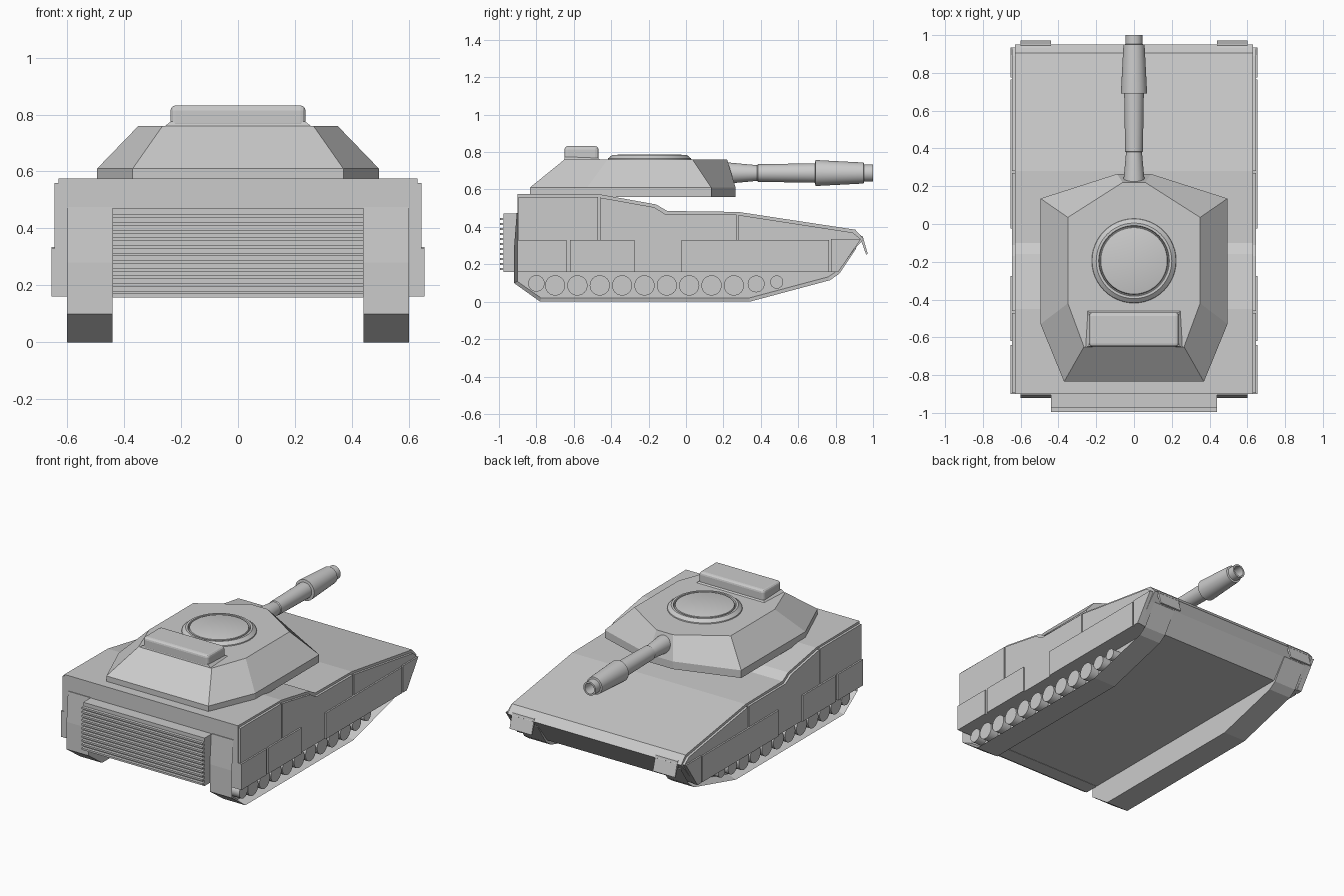
import bpy, bmesh, math
from mathutils import Matrix

cube = bpy.data.objects.get("Cube")
if cube:
    bpy.data.objects.remove(cube, do_unlink=True)

grey = bpy.data.materials.new("armour_grey")
grey.use_nodes = True
COLOUR = (0.6, 0.6, 0.6, 1)
grey.diffuse_color = COLOUR
grey.node_tree.nodes["Principled BSDF"].inputs["Base Color"].default_value = COLOUR


def finish(name, bm, smooth=False):
    bmesh.ops.recalc_face_normals(bm, faces=bm.faces)
    mesh = bpy.data.meshes.new(name)
    bm.to_mesh(mesh)
    bm.free()
    mesh.materials.append(grey)
    obj = bpy.data.objects.new(name, mesh)
    bpy.context.collection.objects.link(obj)
    if smooth:
        bpy.ops.object.select_all(action='DESELECT')
        obj.select_set(True)
        bpy.context.view_layer.objects.active = obj
        bpy.ops.object.shade_smooth_by_angle(angle=math.radians(35))
    return obj


def loft(name, rings, caps=True, smooth=False):
    """Bridge matching rings of points, closing both ends."""
    bm = bmesh.new()
    loops = [[bm.verts.new(p) for p in ring] for ring in rings]
    n = len(rings[0])
    for a, b in zip(loops, loops[1:]):
        for i in range(n):
            bm.faces.new((a[i], a[(i + 1) % n], b[(i + 1) % n], b[i]))
    if caps:
        bm.faces.new(loops[0])
        bm.faces.new(loops[-1])
    return finish(name, bm, smooth)


def side_prism(name, profile, x0, x1):
    """Extrude a (y, z) profile across x."""
    return loft(name, [[(x, y, z) for y, z in profile] for x in (x0, x1)])


def box(name, x0, x1, y0, y1, z0, z1):
    return side_prism(name, [(y0, z0), (y1, z0), (y1, z1), (y0, z1)], x0, x1)


def lathe(name, profile, to_world, steps=32, smooth=True):
    """Spin (radius, height) pairs; to_world places each local point."""
    rings = []
    for r, h in profile:
        angles = [math.tau * i / steps for i in range(steps)]
        rings.append([to_world(r * math.cos(a), r * math.sin(a), h) for a in angles])
    return loft(name, rings, smooth=smooth)


# Hull
side_prism("hull", [(-0.9, 0.16), (0.81, 0.16), (0.905, 0.285), (0.95, 0.335),
                    (0.905, 0.385), (0.28, 0.48), (-0.1, 0.485), (-0.16, 0.52),
                    (-0.45, 0.572), (-0.9, 0.575)], -0.63, 0.63)

# Rear grille
box("grille_housing", -0.44, 0.44, -0.975, -0.88, 0.158, 0.472)
for i in range(11):
    z = 0.175 + i * 0.0267
    box(f"grille_slat_{i + 1}", -0.44, 0.44, -0.995, -0.97, z - 0.006, z + 0.006)

# Running gear and side armour, both sides
track_profile = [(-0.905, 0.475), (-0.92, 0.28), (-0.92, 0.1), (-0.78, 0), (0.34, 0),
                 (0.77, 0.115), (0.82, 0.15), (0.91, 0.285), (0.86, 0.36), (0.28, 0.45)]
upper_skirts = [
    [(-0.895, 0.16), (-0.47, 0.16), (-0.47, 0.56), (-0.895, 0.56)],
    [(-0.46, 0.16), (0.27, 0.16), (0.27, 0.466), (-0.11, 0.468), (-0.17, 0.505), (-0.46, 0.557)],
    [(0.28, 0.16), (0.81, 0.16), (0.935, 0.335), (0.89, 0.37), (0.28, 0.464)]]
lower_skirts = [
    [(-0.9, 0.16), (-0.64, 0.16), (-0.64, 0.33), (-0.9, 0.33)],
    [(-0.62, 0.16), (-0.275, 0.16), (-0.275, 0.33), (-0.62, 0.33)],
    [(-0.025, 0.16), (0.765, 0.16), (0.765, 0.33), (-0.025, 0.33)],
    [(0.775, 0.16), (0.815, 0.16), (0.935, 0.335), (0.775, 0.335)]]
# Wheels as (y, z, radius)
wheels = [(-0.8, 0.098, 0.044), (0.375, 0.095, 0.045), (0.485, 0.105, 0.035)]
wheels += [(-0.7 + i * 0.1195, 0.087, 0.054) for i in range(9)]

for side, s in (("left", 1), ("right", -1)):
    track = side_prism(f"{side}_track", track_profile, s * 0.44, s * 0.6)
    # Recess the outer face behind the track rim
    bm = bmesh.new()
    bm.from_mesh(track.data)
    outer = [f for f in bm.faces if f.normal.x * s > 0.9]
    bmesh.ops.inset_region(bm, faces=outer, thickness=0.02)
    bmesh.ops.translate(bm, verts=list({v for f in outer for v in f.verts}),
                        vec=(-s * 0.06, 0, 0))
    bm.to_mesh(track.data)
    bm.free()

    for i, (y, z, r) in enumerate(wheels):
        lathe(f"{side}_wheel_{i + 1}", [(r, 0.53), (r, 0.6)],
              lambda a, b, h: (s * h, y + a, z + b), steps=24)
    for i, p in enumerate(upper_skirts):
        side_prism(f"{side}_upper_skirt_{i + 1}", p, s * 0.62, s * 0.645)
    for i, p in enumerate(lower_skirts):
        side_prism(f"{side}_lower_skirt_{i + 1}", p, s * 0.62, s * 0.655)
    # Front mud flap
    side_prism(f"{side}_mud_flap", [(0.93, 0.355), (0.945, 0.35), (0.972, 0.255), (0.963, 0.252),
                                    (0.935, 0.33)], s * 0.44, s * 0.6)


# Turret, mirrored half outlines running from rear to front
def mirrored(half, heights):
    right = [(x, y, z) for (x, y), z in zip(half, heights)]
    return right + [(-x, y, z) for x, y, z in reversed(right)]


base = [(0.37, -0.835), (0.495, -0.53), (0.495, 0.135), (0.09, 0.265)]
roof = [(0.265, -0.65), (0.35, -0.42), (0.35, 0.035), (0.06, 0.22)]
loft("turret", [mirrored(base, [0.56] * 4), mirrored(base, [0.61] * 4),
                mirrored(roof, [0.76] * 4)])

# Roof hatch with a raised ring and groove
lathe("hatch", [(0.225, 0.755), (0.222, 0.766), (0.2, 0.784), (0.187, 0.784), (0.183, 0.77),
                (0.18, 0.77), (0.176, 0.784), (0.17, 0.786)],
      lambda a, b, h: (a, b - 0.195, h), steps=48)

# Rear roof bin with rounded edges
roof_bin = box("roof_bin", -0.237, 0.237, -0.65, -0.468, 0.75, 0.832)
bevel = roof_bin.modifiers.new("rounded_edges", 'BEVEL')
bevel.width = 0.018
bevel.segments = 3
loft("roof_bin_base", [[(-0.262, -0.652, 0.755), (0.262, -0.652, 0.755),
                        (0.25, -0.455, 0.755), (-0.25, -0.455, 0.755)],
                       [(-0.237, -0.648, 0.775), (0.237, -0.648, 0.775),
                        (0.237, -0.468, 0.768), (-0.237, -0.468, 0.768)]])

# Gun with sleeve and hollow muzzle
lathe("gun", [(0.055, 0.17), (0.055, 0.24), (0.042, 0.38), (0.047, 0.385), (0.052, 0.69),
              (0.069, 0.692), (0.069, 0.7), (0.056, 0.95), (0.045, 0.952), (0.045, 1.0),
              (0.034, 1.0), (0.034, 0.9)],
      lambda a, b, h: (a, h, 0.688 + b))
